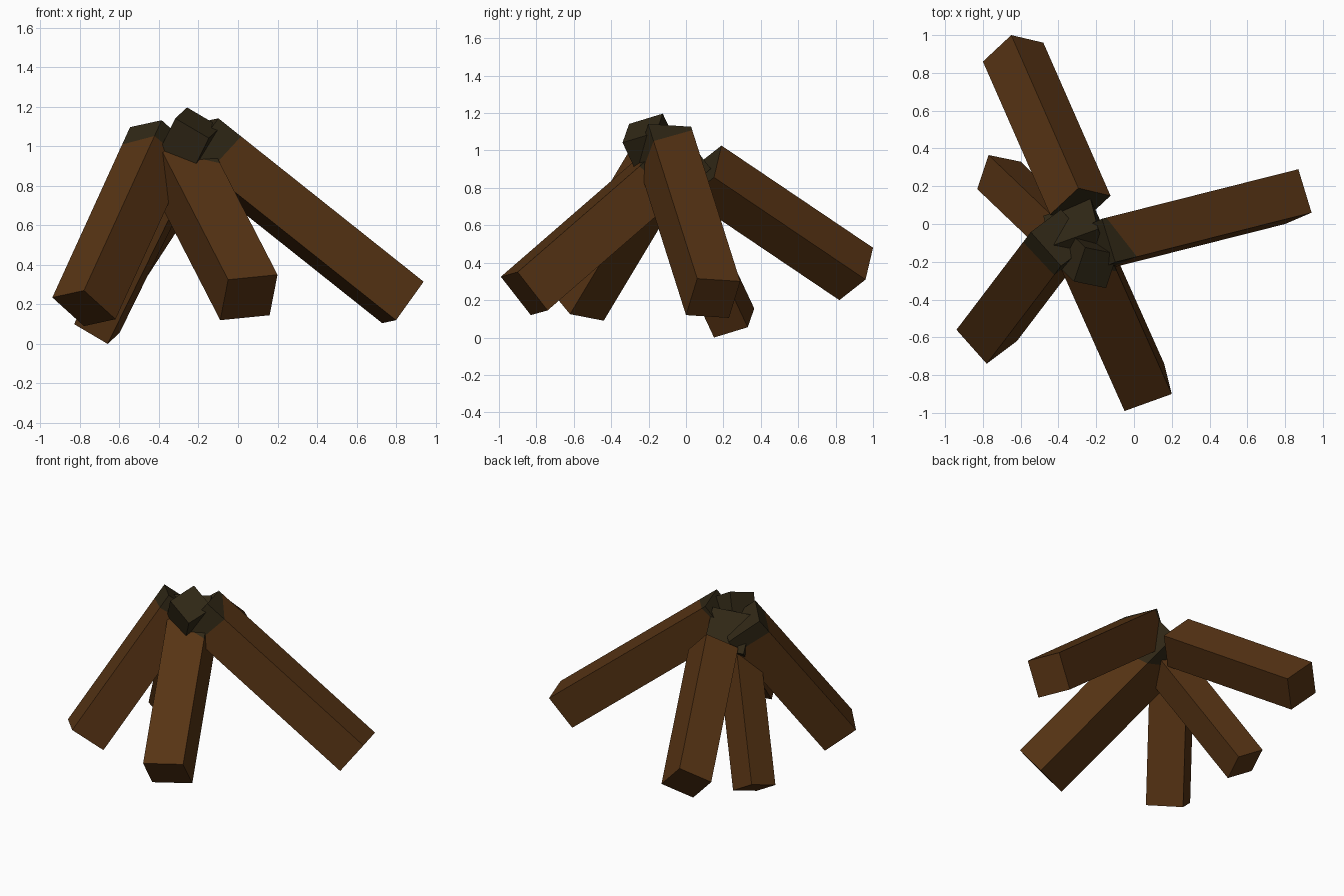
import bpy, bmesh
from mathutils import Vector

if "Cube" in bpy.data.objects:
    bpy.data.objects.remove(bpy.data.objects["Cube"])


def material(name, rgb):
    m = bpy.data.materials.new(name)
    m.diffuse_color = (*rgb, 1)
    m.use_nodes = True
    m.node_tree.nodes["Principled BSDF"].inputs["Base Color"].default_value = m.diffuse_color
    return m


WOOD = material("brown wood", (0.095, 0.034, 0.007))
CHAR = material("charred wood", (0.030, 0.021, 0.008))


def log(name, p, a, b, length, char):
    """Square log: foot corner p, neighbouring foot corners a and b, length,
    and charred depth measured from the tip along the edges at p, a, b."""
    p, a, b = Vector(p), Vector(a), Vector(b)
    axis = (a - p).cross(b - p).normalized()
    if axis.z < 0:
        axis = -axis
    foot = [p, a, a + b - p, b]
    bm = bmesh.new()
    lo = [bm.verts.new(c) for c in foot]
    hi = [bm.verts.new(c + axis * length) for c in foot]
    bm.faces.new(lo)
    tip = bm.faces.new(hi)
    for i in range(4):
        j = (i + 1) % 4
        bm.faces.new((lo[i], lo[j], hi[j], hi[i]))
    tip.material_index = 1
    # charred upper part, cut off by a slanted plane
    if char:
        q = [c + axis * (length - d) for c, d in zip((p, a, b), char)]
        n = (q[1] - q[0]).cross(q[2] - q[0]).normalized()
        if n.dot(axis) < 0:
            n = -n
        bmesh.ops.bisect_plane(bm, geom=bm.verts[:] + bm.edges[:] + bm.faces[:],
                               plane_co=q[0], plane_no=n)
        for f in bm.faces:
            if (f.calc_center_median() - q[0]).dot(n) > 1e-4:
                f.material_index = 1
    bmesh.ops.recalc_face_normals(bm, faces=bm.faces[:])
    me = bpy.data.meshes.new(name)
    bm.to_mesh(me)
    bm.free()
    me.materials.append(WOOD)
    me.materials.append(CHAR)
    bpy.context.collection.objects.link(bpy.data.objects.new(name, me))


# five logs leaning together
log("right_log", (.94, .06, .315), (.87, .29, .30), (.80, 0, .12), 1.354, (.15, .03, .12))
log("back_log", (-.65, 1.0, .48), (-.48, .96, .31), (-.80, .86, .37), 1.04, None)
log("front_left_log", (-.94, -.56, .235), (-.78, -.74, .27), (-.78, -.44, .09), 1.08, (.11, .10, .10))
log("front_log", (-.05, -.99, .325), (.20, -.90, .35), (-.09, -.83, .12), 1.22, (.16, .31, .10))
log("back_left_log", (-.83, .185, .10), (-.77, .365, .155), (-.66, .15, .0), 1.26, (.24, .24, .24))
